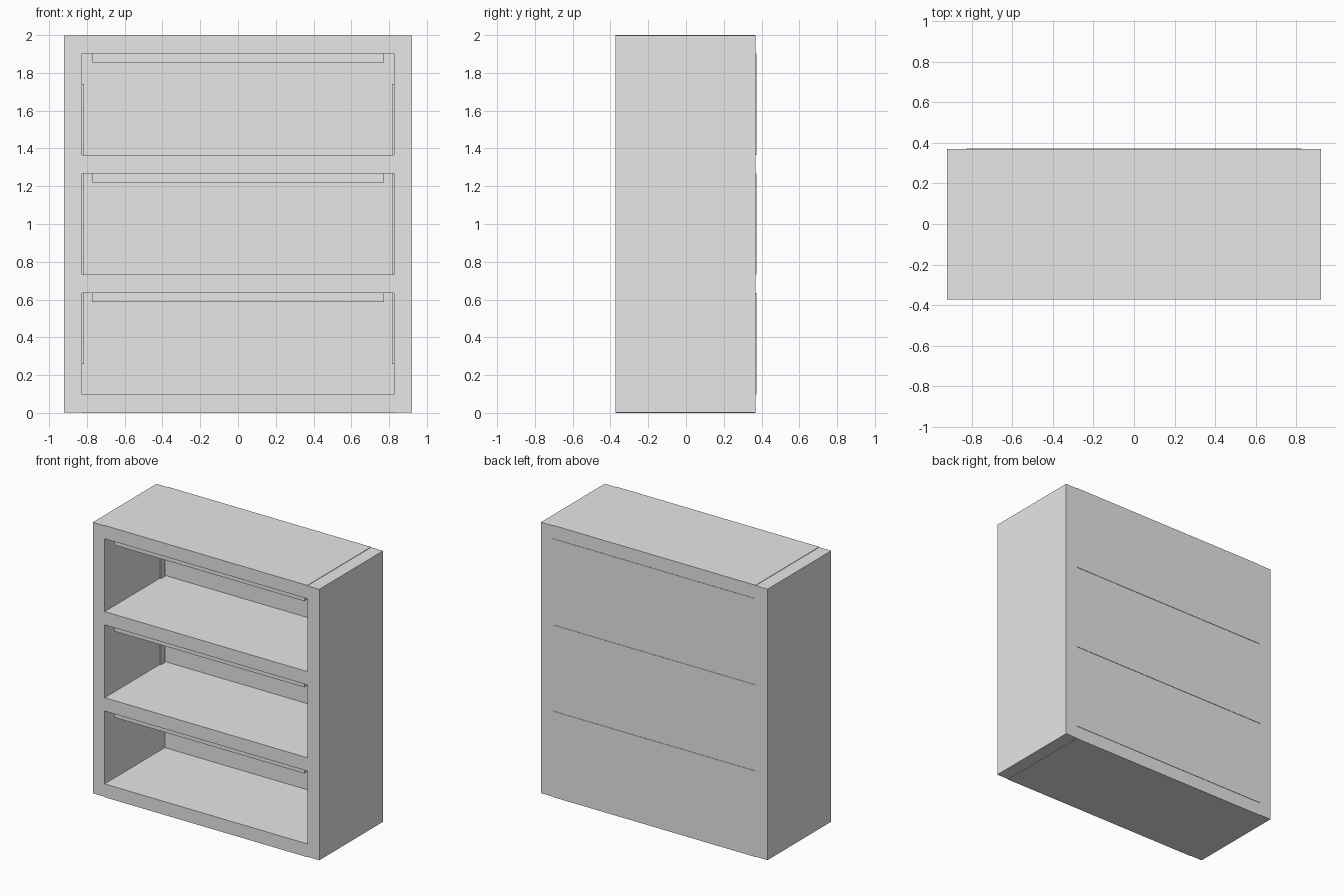
import bpy

cube = bpy.data.objects.get("Cube")
if cube:
    bpy.data.objects.remove(cube, do_unlink=True)

grey = bpy.data.materials.new("light_grey")
grey.use_nodes = True
grey.diffuse_color = (0.8, 0.8, 0.8, 1)
grey.node_tree.nodes["Principled BSDF"].inputs["Base Color"].default_value = (0.8, 0.8, 0.8, 1)


def box(name, x, y, z):
    """Flat-sided box given its (low, high) range on each axis."""
    spans = (x, y, z)
    bpy.ops.mesh.primitive_cube_add(size=1, location=[(a + b) / 2 for a, b in spans])
    ob = bpy.context.object
    ob.name = name
    ob.scale = [b - a for a, b in spans]
    bpy.ops.object.transform_apply(location=False, rotation=False, scale=True)
    ob.data.materials.append(grey)
    return ob


HALF_W, INNER_W = 0.922, 0.825
FRONT, BACK = -0.372, 0.372
BOARD = 0.098
LIP = 0.003                      # boards stand very slightly proud of the sides
BAY = (2 - 4 * BOARD) / 3
PITCH = BAY + BOARD
inner = (-INNER_W, INNER_W)

# Side panels and the thin corner strips inside them
for side, sign in (("left", 1), ("right", -1)):
    box(side + "_side_panel", sorted((sign * INNER_W, sign * HALF_W)),
        (FRONT, BACK - LIP), (LIP, 2 - LIP))
    box(side + "_corner_strip", sorted((sign * (INNER_W - 0.011), sign * INNER_W)),
        (0.27, 0.315), (0.26, 1.74))

# Base, two shelves and top
for i, name in enumerate(("base_board", "lower_shelf", "upper_shelf", "top_board")):
    z = i * PITCH
    box(name, inner, (FRONT, BACK - LIP), (z, z + BOARD))

# Back panel and under-shelf rail of each bay
for i, name in enumerate(("lower", "middle", "upper")):
    floor = i * PITCH + BOARD
    ceiling = floor + BAY
    box(name + "_back_panel", inner, (BACK - 0.045, BACK), (floor, ceiling))
    box(name + "_rail", (-0.772, 0.772), (FRONT + 0.04, FRONT + 0.09),
        (ceiling - 0.048, ceiling))
